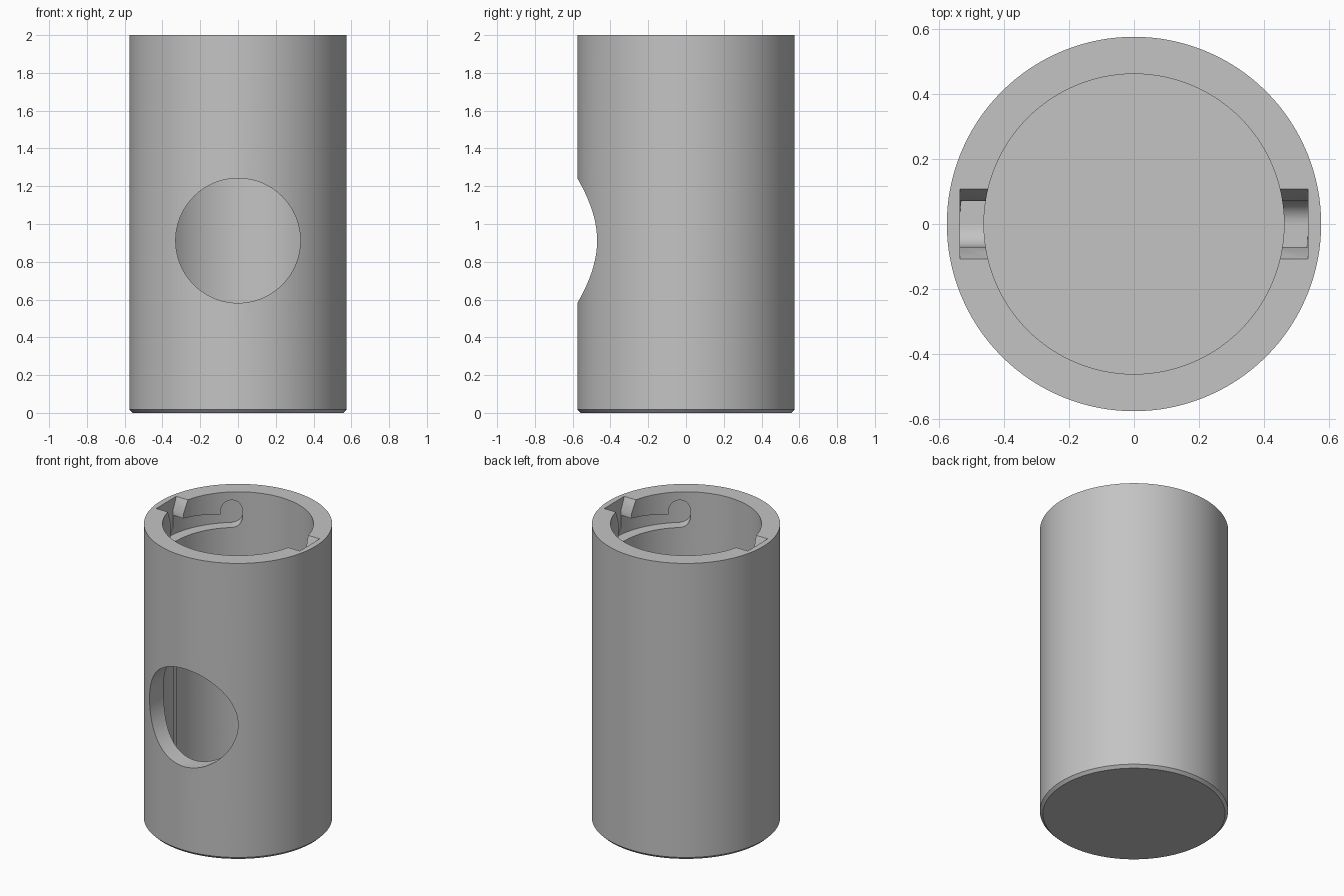
import bpy, bmesh, math

old = bpy.data.objects.get("Cube")
if old:
    bpy.data.objects.remove(old, do_unlink=True)

R_OUT, R_IN, R_SLOT = 0.575, 0.461, 0.535
R_CUT = 0.40          # cutters start inside the bore
HEIGHT, FLOOR = 2.0, 0.115
PIN = 0.07            # half width of the bayonet slot
Z_LOW, Z_LOCK = 1.83, 1.875
TURN = math.radians(50)

grey = bpy.data.materials.new("light_grey")
grey.use_nodes = True
colour = (0.55, 0.55, 0.55, 1)
grey.diffuse_color = colour
grey.node_tree.nodes["Principled BSDF"].inputs["Base Color"].default_value = colour


def make_object(name, bm):
    bmesh.ops.recalc_face_normals(bm, faces=bm.faces)
    mesh = bpy.data.meshes.new(name)
    bm.to_mesh(mesh)
    bm.free()
    obj = bpy.data.objects.new(name, mesh)
    bpy.context.collection.objects.link(obj)
    mesh.materials.append(grey)
    return obj


def loft(name, sections):
    """Closed solid through a list of equal-length point rings."""
    bm = bmesh.new()
    rings = [[bm.verts.new(p) for p in ring] for ring in sections]
    n = len(rings[0])
    for a, b in zip(rings, rings[1:]):
        for i in range(n):
            j = (i + 1) % n
            bm.faces.new((a[i], a[j], b[j], b[i]))
    bm.faces.new(rings[0])
    bm.faces.new(rings[-1])
    return make_object(name, bm)


def circle(radius, z, n=128):
    return [(radius * math.cos(2 * math.pi * i / n),
             radius * math.sin(2 * math.pi * i / n), z) for i in range(n)]


def cut(target, cutter):
    cutter.hide_render = True
    mod = target.modifiers.new("cut", 'BOOLEAN')
    mod.operation, mod.solver, mod.object = 'DIFFERENCE', 'EXACT', cutter
    bpy.context.view_layer.objects.active = target
    bpy.ops.object.modifier_apply(modifier=mod.name)
    bpy.data.objects.remove(cutter, do_unlink=True)


# Cup body: chamfered foot, open top, solid floor
body = loft("tube_body", [
    circle(R_OUT - 0.018, 0), circle(R_OUT, 0.018), circle(R_OUT, HEIGHT),
    circle(R_IN, HEIGHT), circle(R_IN, FLOOR)])

# Round window through the front wall
window = [(x, z) for x, z, _ in circle(0.33, 0, 96)]
window = [(x, -0.8, z + 0.912) for x, _, z in
          [(p[0], 0, p[1]) for p in circle(0.33, 0, 96)]]
cut(body, loft("window_cutter", [window, [(x, -0.2, z) for x, _, z in window]]))


def entry_cutter(side):
    """Funnel mouth with a rounded bottom, cut down from the rim."""
    outline = [(PIN, 1.917), (0.107, HEIGHT), (0.107, HEIGHT + 0.1),
               (-0.107, HEIGHT + 0.1), (-0.107, HEIGHT), (-PIN, 1.917)]
    for i in range(17):
        a = math.pi + math.pi * i / 16
        outline.append((PIN * math.cos(a), Z_LOW + PIN * math.sin(a)))
    return loft("entry_cutter", [[(side * r, side * y, z) for y, z in outline]
                                 for r in (R_CUT, R_SLOT)])


def channel_cutter(side):
    """Curved channel running round the bore to a raised round lock."""
    half = PIN / 0.48
    angles = [(TURN - half) * i / 24 for i in range(24)]
    angles += [TURN - half * math.cos(math.pi * i / 24) for i in range(25)]
    sections = []
    for a in angles:
        d = max(-1, min(1, (a - TURN) / half))
        bulge = PIN * math.sqrt(max(0, 1 - d * d))
        low = Z_LOW - (bulge if d > 0 else PIN)
        high = 1.895 - 0.05 * a / TURN
        if d > -1:
            lock = Z_LOCK + bulge
            high = lock if d > 0 else max(high, lock)
        c, s = side * math.cos(a), -side * math.sin(a)
        sections.append([(r * c, r * s, z) for r, z in
                         ((R_CUT, low), (R_SLOT, low), (R_SLOT, high), (R_CUT, high))])
    return loft("channel_cutter", sections)


# Two bayonet slots, half a turn apart
for side in (1, -1):
    cut(body, entry_cutter(side))
    cut(body, channel_cutter(side))

bpy.ops.object.select_all(action='DESELECT')
body.select_set(True)
bpy.context.view_layer.objects.active = body
bpy.ops.object.shade_smooth_by_angle(angle=math.radians(30))
